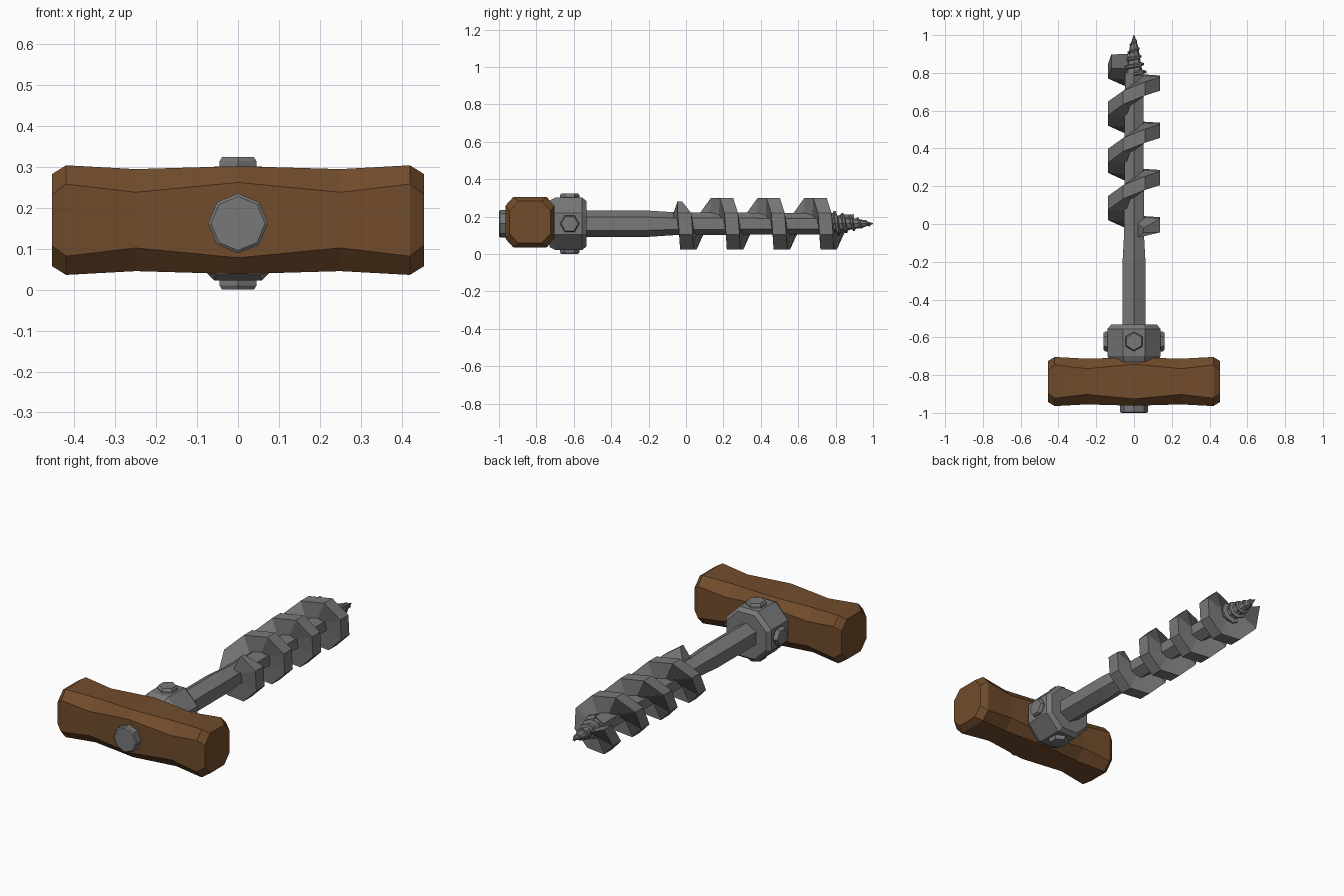
import bpy
import bmesh
from math import sin, cos, pi, tau
from mathutils import Vector, Matrix

cube = bpy.data.objects.get("Cube")
if cube:
    bpy.data.objects.remove(cube, do_unlink=True)

AXIS_Z = 0.162  # height of the shaft axis


def material(name, color):
    m = bpy.data.materials.new(name)
    m.use_nodes = True
    m.diffuse_color = (*color, 1)
    bsdf = next(n for n in m.node_tree.nodes if n.type == "BSDF_PRINCIPLED")
    bsdf.inputs["Base Color"].default_value = (*color, 1)
    bsdf.inputs["Roughness"].default_value = 0.8
    return m


STEEL = material("grey steel", (0.19, 0.19, 0.19))
WOOD = material("brown wood", (0.165, 0.072, 0.025))


def loft(name, rings, mat):
    """Skin a list of equal closed rings and cap both ends."""
    bm = bmesh.new()
    loops = [[bm.verts.new(p) for p in ring] for ring in rings]
    n = len(loops[0])
    for a, b in zip(loops, loops[1:]):
        for i in range(n):
            j = (i + 1) % n
            bm.faces.new((a[i], a[j], b[j], b[i]))
    bm.faces.new(loops[0])
    bm.faces.new(loops[-1])
    bmesh.ops.recalc_face_normals(bm, faces=bm.faces)
    mesh = bpy.data.meshes.new(name)
    bm.to_mesh(mesh)
    bm.free()
    mesh.materials.append(mat)
    obj = bpy.data.objects.new(name, mesh)
    bpy.context.collection.objects.link(obj)
    return obj


def prism(name, sides, profile, turn=0.0, mat=STEEL, matrix=Matrix()):
    """Polygonal bar along y; profile holds (y, radius), turn is from the top."""
    rings = []
    for y, r in profile:
        angles = [turn + tau * i / sides for i in range(sides)]
        rings.append([matrix @ Vector((r * sin(a), y, r * cos(a))) for a in angles])
    obj = loft(name, rings, mat)
    obj.location.z = AXIS_Z
    return obj


def helix(name, angles, centre, inner, outer, root, rim):
    """Spiral flange; every argument after angles is a function of the angle."""
    rings = []
    for a in angles:
        y = centre(a)
        section = ((inner(a), -root(a)), (outer(a), -rim(a)),
                   (outer(a), rim(a)), (inner(a), root(a)))
        rings.append([(r * sin(a), y + dy, r * cos(a)) for r, dy in section])
    obj = loft(name, rings, STEEL)
    obj.location.z = AXIS_Z
    return obj


# Wooden grip: octagonal section with carved waists
def grip_ring(x, half, flat):
    cy, cz = -0.834, 0.17
    pts = []
    for sy, sz in ((1, 1), (-1, 1), (-1, -1), (1, -1)):
        side = (sy * half, sz * flat)
        top = (sy * flat, sz * half * 1.03)
        pts += [side, top] if sy * sz > 0 else [top, side]
    return [(x, cy + y, cz + z) for y, z in pts]


half_grip = ((0.0, 0.128, 0.092), (0.25, 0.121, 0.068),
             (0.42, 0.13, 0.088), (0.455, 0.109, 0.062))
stations = [(-x, h, f) for x, h, f in reversed(half_grip[1:])] + list(half_grip)
loft("wooden_grip", [grip_ring(*s) for s in stations], WOOD)

# Cap of the tang at the front of the grip
prism("tang_cap", 8, ((-1.0, 0.066), (-0.995, 0.073), (-0.9, 0.073)))

# Octagonal collar with chamfered ends
prism("collar", 8, ((-0.73, 0.135), (-0.70, 0.151), (-0.555, 0.151),
                    (-0.533, 0.132)), turn=pi / 8)

# Four hexagonal bolts around the collar
for i, place in enumerate(("top", "left", "bottom", "right")):
    spin = Matrix.Rotation(i * pi / 2, 4, "Y")
    stand = Matrix.Translation((0, -0.622, 0)) @ Matrix.Rotation(pi / 2, 4, "X")
    prism(place + "_bolt", 6, ((0.12, 0.052), (0.152, 0.052), (0.162, 0.045)),
          matrix=spin @ stand)

# Hexagonal shaft, narrowing into the drill part
prism("shaft", 6, ((-0.6, 0.07), (-0.2, 0.07), (-0.06, 0.061), (0.8, 0.056)))

# Broad spiral cutting blade
STEP = pi / 4
blade_angles = [STEP / 2 + STEP * i for i in range(31)]


def blade_centre(a):
    return -0.085 + 0.25 * a / tau + 0.03 * cos(a) + 0.02 * sin(a)


def blade_outer(a):
    return 0.13 if a in (blade_angles[0], blade_angles[-1]) else 0.15


def blade_rim(a):
    return 0.012 if a == blade_angles[0] else 0.036


helix("spiral_blade", blade_angles, blade_centre, lambda a: 0.035,
      blade_outer, lambda a: 0.04, blade_rim)

# Pointed pilot screw: tapered core and fine thread
prism("screw_core", 8, ((0.78, 0.05), (0.83, 0.04), (0.94, 0.022), (1.0, 0.002)))

TURNS = 4.5


def fade(a):
    return 1 - a / (tau * TURNS)


helix("screw_thread", [STEP * i for i in range(int(TURNS * 8) + 1)],
      lambda a: 0.795 + 0.185 * (1 - fade(a)),
      lambda a: 0.004 + 0.03 * fade(a),
      lambda a: 0.014 + 0.054 * fade(a),
      lambda a: 0.008 + 0.008 * fade(a),
      lambda a: 0.003 + 0.003 * fade(a))
